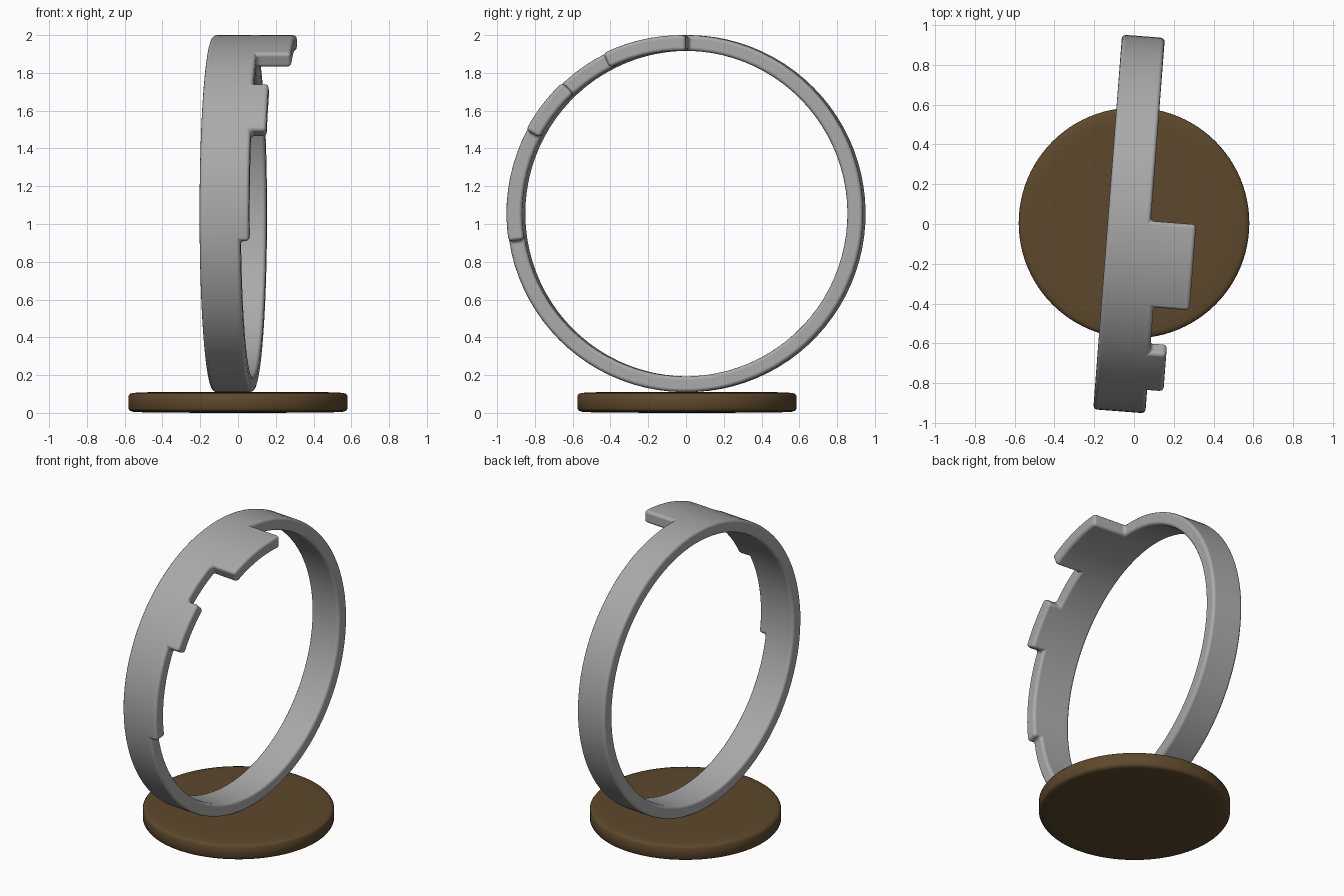
import bpy, bmesh, math

if "Cube" in bpy.data.objects:
    bpy.data.objects.remove(bpy.data.objects["Cube"])

R, CZ, THICK = 0.945, 1.055, 0.083


def material(name, rgb):
    m = bpy.data.materials.new(name)
    m.diffuse_color = (*rgb, 1)
    m.use_nodes = True
    m.node_tree.nodes["Principled BSDF"].inputs["Base Color"].default_value = m.diffuse_color
    return m


def finish(name, bm, mat):
    me = bpy.data.meshes.new(name)
    bm.to_mesh(me)
    bm.free()
    me.materials.append(mat)
    for p in me.polygons:
        p.use_smooth = True
    ob = bpy.data.objects.new(name, me)
    bpy.context.collection.objects.link(ob)
    return ob


grey = material("grey metal", (0.40, 0.40, 0.40))
brown = material("brown wood", (0.11, 0.066, 0.025))

# Ring: outer sheet laid out in cells (angle from the top towards the front),
# each section reaching to a different width column
cols = [-0.133, 0.083, 0.13, 0.212, 0.312]
sections = [(-1.3, 26.2, 4), (26.2, 42.8, 2), (42.8, 62, 3), (62, 99, 2), (99, 358.7, 1)]
bm = bmesh.new()
cache = {}


def vert(c, deg):
    key = (c, round(deg % 360, 3))
    if key not in cache:
        a = math.radians(deg)
        cache[key] = bm.verts.new((cols[c], -R * math.sin(a), CZ + R * math.cos(a)))
    return cache[key]


for start, end, width in sections:
    n = max(1, round((end - start) / 4))
    for i in range(n):
        a0 = start + (end - start) * i / n
        a1 = start + (end - start) * (i + 1) / n
        for c in range(width):
            bm.faces.new((vert(c, a0), vert(c, a1), vert(c + 1, a1), vert(c + 1, a0)))
ring = finish("stepped_ring", bm, grey)
ring.rotation_euler.z = math.radians(-4.4)
sol = ring.modifiers.new("thickness", 'SOLIDIFY')
sol.thickness = THICK
sol.offset = -1
bev = ring.modifiers.new("soft_edges", 'BEVEL')
bev.width = 0.02
bev.segments = 3
bev.limit_method = 'ANGLE'
bev.angle_limit = math.radians(40)
bev.harden_normals = True

# Base disc: revolved profile with slightly crowned faces and a rounded rim
half = [(0.0, 0.056), (0.35, 0.055), (0.50, 0.053), (0.555, 0.050), (0.572, 0.045), (0.580, 0.034)]
profile = [(r, 0.056 - h) for r, h in half] + [(r, 0.056 + h) for r, h in reversed(half)]
bm = bmesh.new()
pts = [bm.verts.new((r, 0, z)) for r, z in profile]
edges = [bm.edges.new(p) for p in zip(pts, pts[1:])]
bmesh.ops.spin(bm, geom=pts + edges, cent=(0, 0, 0), axis=(0, 0, 1),
               angle=math.tau, steps=96, use_duplicate=False)
bmesh.ops.remove_doubles(bm, verts=bm.verts, dist=1e-4)
bmesh.ops.recalc_face_normals(bm, faces=bm.faces)
base = finish("base_disc", bm, brown)
base.location.y = 0.005
